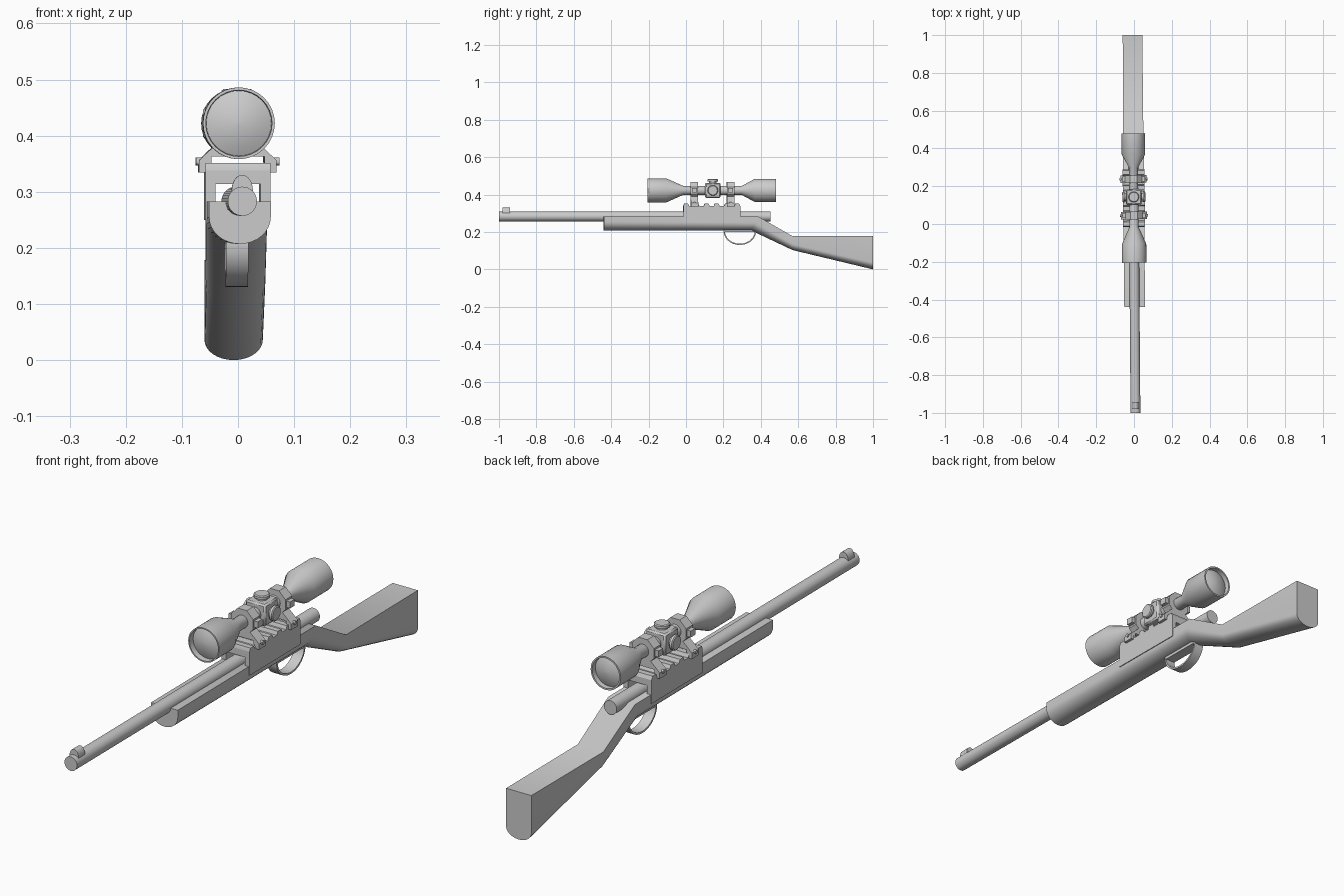
import bpy, bmesh, math
from mathutils import Vector

if "Cube" in bpy.data.objects:
    bpy.data.objects.remove(bpy.data.objects["Cube"])

YAW = 0.0078   # the whole model is turned very slightly about z


def finish(name, bm, angle=30):
    bmesh.ops.recalc_face_normals(bm, faces=bm.faces)
    me = bpy.data.meshes.new(name)
    bm.to_mesh(me)
    bm.free()
    ob = bpy.data.objects.new(name, me)
    bpy.context.collection.objects.link(ob)
    for p in me.polygons:
        p.use_smooth = True
    me.set_sharp_from_angle(angle=math.radians(angle))
    ob.rotation_euler.z = YAW
    return ob


def loft(name, loops, closed=False, angle=30):
    """Skin a list of equal-length vertex loops; cap the ends unless closed."""
    bm = bmesh.new()
    rows = [[bm.verts.new(c) for c in loop] for loop in loops]
    n = len(rows[0])
    pairs = list(zip(rows, rows[1:])) + ([(rows[-1], rows[0])] if closed else [])
    for a, b in pairs:
        for i in range(n):
            j = (i + 1) % n
            bm.faces.new((a[i], a[j], b[j], b[i]))
    if not closed:
        bm.faces.new(rows[0])
        bm.faces.new(rows[-1])
    return finish(name, bm, angle)


def box(name, x0, x1, y0, y1, z0, z1):
    return loft(name, [[(x0, y, z0), (x1, y, z0), (x1, y, z1), (x0, y, z1)] for y in (y0, y1)])


def lathe(name, profile, centre, axis='Y', n=32, closed=False, phase=0.0, angle=30):
    """Revolve (radius, distance) pairs about an axis through centre."""
    c, loops = Vector(centre), []
    for r, d in profile:
        loop = []
        for i in range(n):
            t = math.tau * i / n + phase
            u, v = r * math.cos(t), r * math.sin(t)
            p = {'X': (d, u, v), 'Y': (u, d, v), 'Z': (u, v, d)}[axis]
            loop.append(c + Vector(p))
        loops.append(loop)
    return loft(name, loops, closed, angle)


def extrude_x(name, yz, half):
    return loft(name, [[(x, y, z) for y, z in yz] for x in (-half, half)])


# Stock: flat top, straight sides, rounded underside
def section(y_top, y_bot, w, top, side, bot, n=16):
    pts = [(-w, y_top, top)]
    for i in range(n + 1):
        t = math.pi * i / n
        z = side - (side - bot) * math.sin(t)
        y = y_top + (y_bot - y_top) * (top - z) / (top - bot)
        pts.append((-w * math.cos(t), y, z))
    return pts + [(w, y_top, top)]


loft("stock", [
    section(-0.44, -0.44, 0.055, 0.283, 0.255, 0.207),
    section(0.385, 0.35, 0.055, 0.283, 0.250, 0.207),
    section(0.57, 0.57, 0.053, 0.177, 0.135, 0.103),
    section(1.0, 1.0, 0.052, 0.178, 0.036, 0.0)])

# Barrel and front sight
lathe("barrel", [(0.026, -1.0), (0.026, 0.452)], (0, 0, 0.283))
loft("front_sight", [[(0.019 * math.cos(math.tau * i / 24), y,
                       0.302 + 0.028 * math.sin(math.tau * i / 24)) for i in range(24)]
                     for y in (-0.98, -0.942)])

# Receiver: an inverted U over the barrel
outer, inner = 0.058, 0.040
u_shape = [(-outer, 0.25), (-outer, 0.338), (outer, 0.338), (outer, 0.25),
           (inner, 0.25), (inner, 0.314), (-inner, 0.314), (-inner, 0.25)]
loft("receiver", [[(x, y, z) for x, z in u_shape] for y in (-0.015, 0.29)])

# Toothed rail on top of the receiver
teeth, y = [(-0.015, 0.334)], -0.015
for i in range(6):
    a = -0.015 + i * 0.0545
    teeth += [(a, 0.338 if i else 0.339), (a + 0.005, 0.351),
              (a + 0.026, 0.351), (a + 0.0325, 0.338)]
teeth += [(0.29, 0.338), (0.29, 0.334)]
extrude_x("rail", teeth, 0.058)

# Trigger guard: half-ellipse band closed by a flat strap
guard = []
for i in range(25):
    t = math.pi * i / 24
    c = Vector((0, 0.288 - 0.083 * math.cos(t), 0.203 - 0.069 * math.sin(t)))
    d = Vector((0, -math.cos(t), -math.sin(t))) * 0.0035
    guard.append([c + s * d + Vector((x, 0, 0))
                  for x, s in ((-0.02, -1), (0.02, -1), (0.02, 1), (-0.02, 1))])
loft("trigger_guard", guard)
box("guard_strap", -0.02, 0.02, 0.202, 0.374, 0.199, 0.212)

# Scope body with recessed domed lenses at both ends
SZ = 0.422
lathe("scope_body", [
    (0.003, -0.199), (0.020, -0.197), (0.040, -0.192), (0.058, -0.184),
    (0.059, -0.205), (0.064, -0.205), (0.064, -0.105), (0.024, -0.015),
    (0.024, 0.298), (0.062, 0.368), (0.062, 0.480), (0.056, 0.480),
    (0.055, 0.462), (0.040, 0.469), (0.020, 0.474), (0.003, 0.476)], (0, 0, SZ))

# Turret block with three knobs
block = box("turret_block", -0.041, 0.041, 0.102, 0.184, SZ - 0.041, SZ + 0.041)
bev = block.modifiers.new("bevel", 'BEVEL')
bev.width, bev.segments = 0.006, 1
knob = [(0.020, 0.035), (0.020, 0.049), (0.028, 0.049), (0.028, 0.058), (0.024, 0.061)]
lathe("turret_top_knob", knob, (0, 0.143, SZ), 'Z', 20)
for label, s in (("right", 1), ("left", -1)):
    lathe(f"turret_{label}_knob", [(r, d * s) for r, d in knob], (0, 0.143, SZ), 'X', 20)

# Scope rings and their rail clamps
for label, y in (("front", 0.045), ("rear", 0.238)):
    lathe(f"{label}_ring", [(0.023, -0.020), (0.049, -0.020), (0.049, 0.020), (0.023, 0.020)],
          (0, y, SZ), n=8, closed=True, phase=math.pi / 8)
    # clamp bridge: saddle under the ring with a leg down each side
    half = [(0.030, 0.392), (0.049, 0.375), (0.069, 0.356), (0.069, 0.334),
            (0.057, 0.334), (0.047, 0.352), (0.047, 0.363)]
    arch = half + [(-x, z) for x, z in reversed(half)]
    loft(f"{label}_clamp", [[(x, yy, z) for x, z in arch] for yy in (y - 0.020, y + 0.020)])
    for side, s in (("right", 1), ("left", -1)):
        box(f"{label}_{side}_ring_lug", *sorted((s * 0.040, s * 0.060)),
            y - 0.014, y + 0.014, SZ - 0.012, SZ + 0.012)
        lathe(f"{label}_{side}_clamp_bolt", [(0.007, s * 0.060), (0.007, s * 0.074)],
              (0, y, 0.354), 'X', 12)
